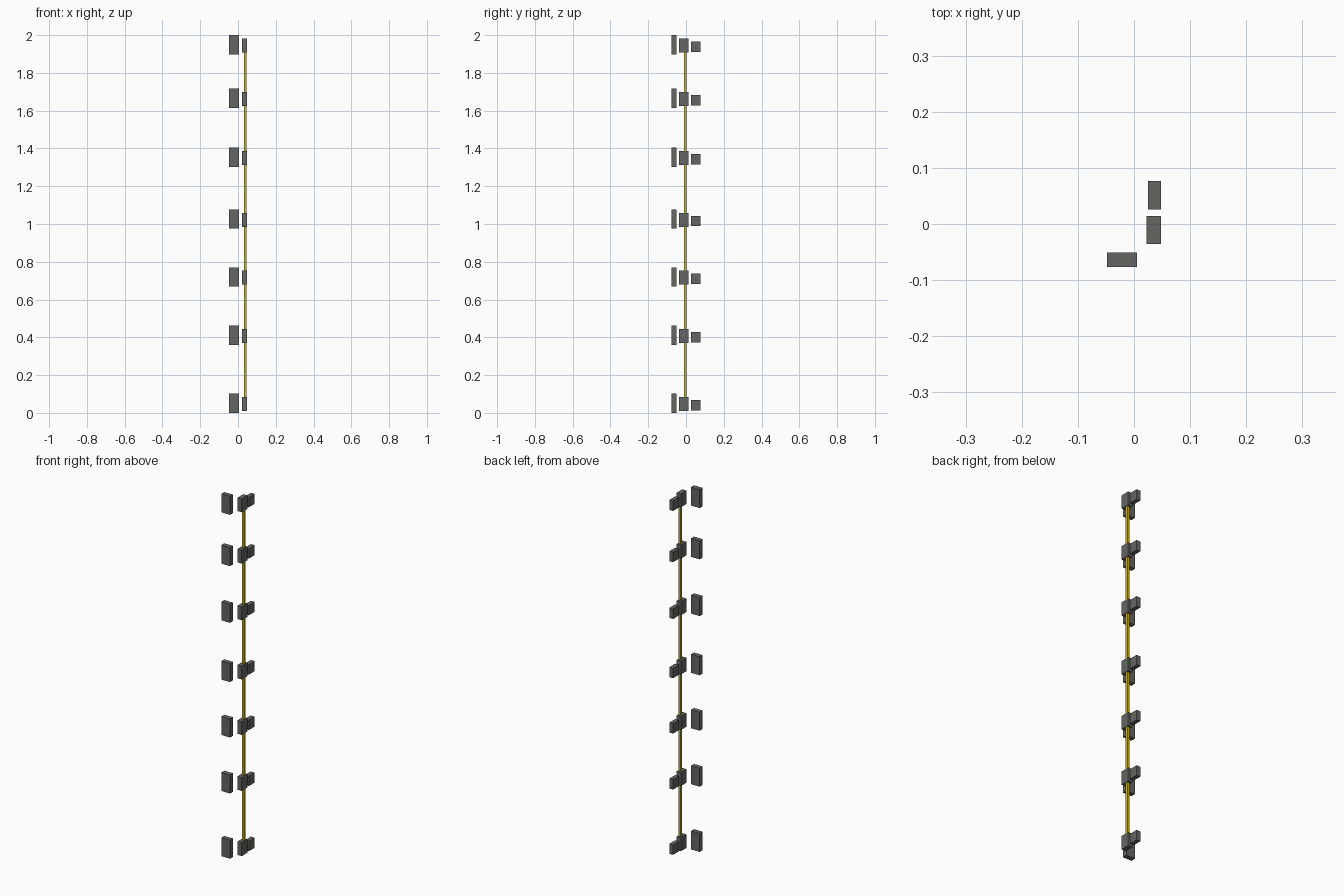
import bpy
import bmesh

if "Cube" in bpy.data.objects:
    bpy.data.objects.remove(bpy.data.objects["Cube"])


def material(name, rgb):
    m = bpy.data.materials.new(name)
    m.diffuse_color = (*rgb, 1)
    m.use_nodes = True
    m.node_tree.nodes["Principled BSDF"].inputs["Base Color"].default_value = m.diffuse_color
    return m


grey = material("dark grey", (0.13, 0.13, 0.125))
gold = material("gold yellow", (0.60, 0.44, 0.02))


def box(name, x, y, z, mat):
    """Box from (min, max) ranges on each axis."""
    bm = bmesh.new()
    bmesh.ops.create_cube(bm, size=1)
    for v in bm.verts:
        v.co = [r[0] if c < 0 else r[1] for c, r in zip(v.co, (x, y, z))]
    mesh = bpy.data.meshes.new(name)
    bm.to_mesh(mesh)
    bm.free()
    mesh.materials.append(mat)
    ob = bpy.data.objects.new(name, mesh)
    bpy.context.collection.objects.link(ob)
    return ob


# centre height of each row of blocks
heights = [0.051, 0.411, 0.72, 1.026, 1.353, 1.666, 1.949]

# three blocks per row: x range, y range, height, drop below row centre
blocks = {
    "front_block": ((-0.048, 0.005), (-0.077, -0.051), 0.102, 0.0),
    "middle_block": ((0.022, 0.048), (-0.036, 0.014), 0.074, 0.004),
    "rear_block": ((0.025, 0.048), (0.026, 0.077), 0.055, 0.010),
}
for i, h in enumerate(heights):
    for name, (x, y, size, drop) in blocks.items():
        c = h - drop
        box(f"{name}_{i + 1}", x, y, (c - size / 2, c + size / 2), grey)

# thin upright rod threading the middle blocks
box("upright_rod", (0.032, 0.045), (-0.010, 0.003), (heights[0], heights[-1]), gold)
